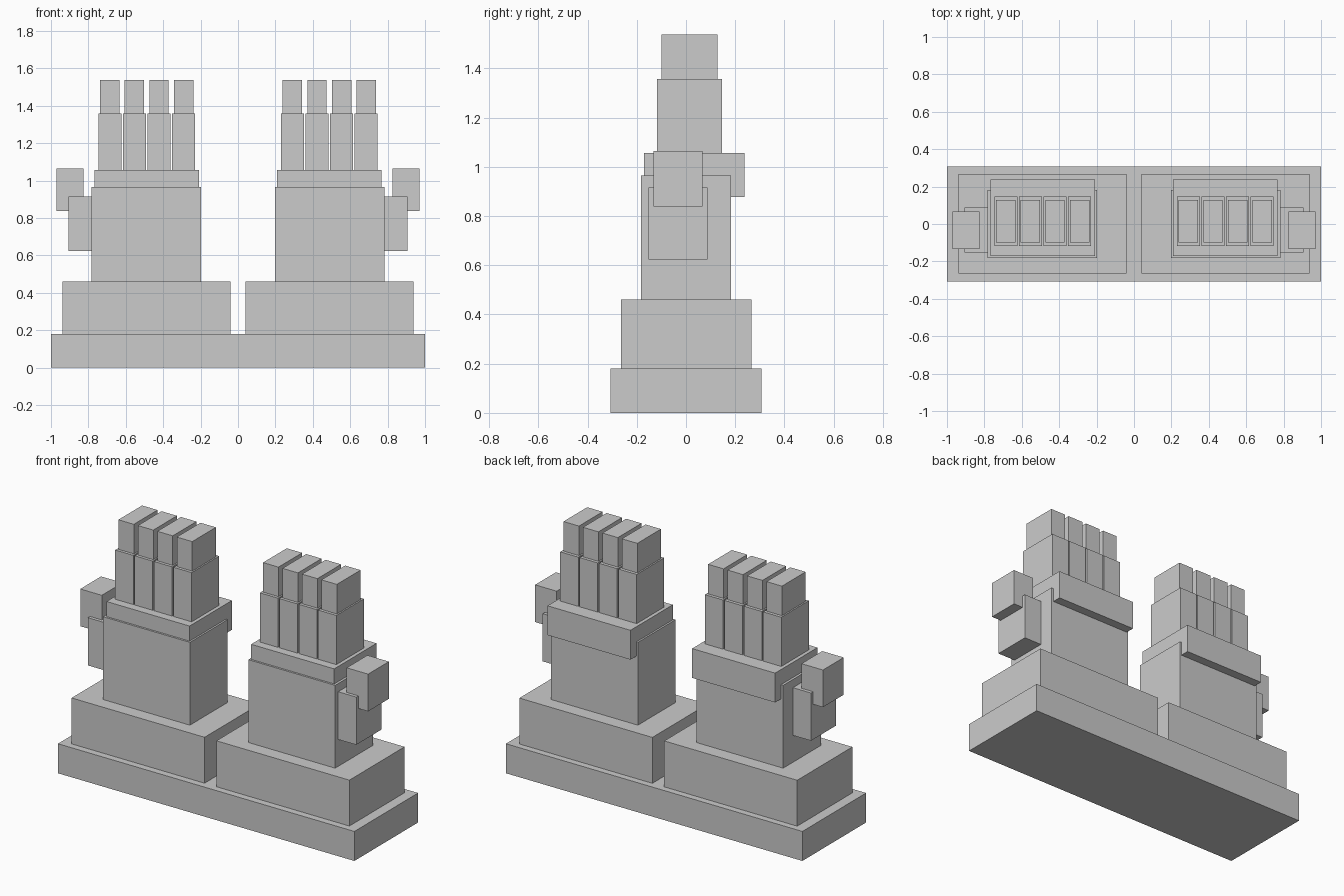
import bpy, bmesh
from mathutils import Matrix, Vector

if "Cube" in bpy.data.objects:
    bpy.data.objects.remove(bpy.data.objects["Cube"])


def box(name, x, y, z):
    """Axis-aligned box from (min, max) pairs."""
    lo, hi = Vector((x[0], y[0], z[0])), Vector((x[1], y[1], z[1]))
    mesh = bpy.data.meshes.new(name)
    bm = bmesh.new()
    bmesh.ops.create_cube(bm, size=1, matrix=Matrix.Diagonal((*(hi - lo), 1)))
    bm.to_mesh(mesh)
    bm.free()
    obj = bpy.data.objects.new(name, mesh)
    obj.location = (lo + hi) / 2
    bpy.context.collection.objects.link(obj)
    return obj


def pair(name, x, y, z):
    """The same box on both sides of x = 0."""
    box(name + "_right", x, y, z)
    box(name + "_left", (-x[1], -x[0]), y, z)


# Shared base slab
box("base", (-1, 1), (-0.307, 0.307), (0, 0.18))

# Stepped plinth, palm and knuckle block overhanging the back
pair("plinth", (0.04, 0.937), (-0.265, 0.267), (0.18, 0.46))
pair("palm", (0.197, 0.783), (-0.182, 0.182), (0.46, 0.965))
pair("knuckles", (0.208, 0.768), (-0.17, 0.238), (0.878, 1.057))

# Four two-segment fingers per hand
for i in range(4):
    cx = 0.291 + 0.1313 * i
    pair(f"finger_{i + 1}", (cx - 0.061, cx + 0.061), (-0.118, 0.147), (1.057, 1.357))
    pair(f"fingertip_{i + 1}", (cx - 0.052, cx + 0.052), (-0.1, 0.128), (1.357, 1.537))

# Thumb joined to the outer palm side, tip standing clear of it
pair("thumb", (0.76, 0.905), (-0.153, 0.088), (0.624, 0.915))
pair("thumb_tip", (0.826, 0.971), (-0.133, 0.067), (0.838, 1.065))
